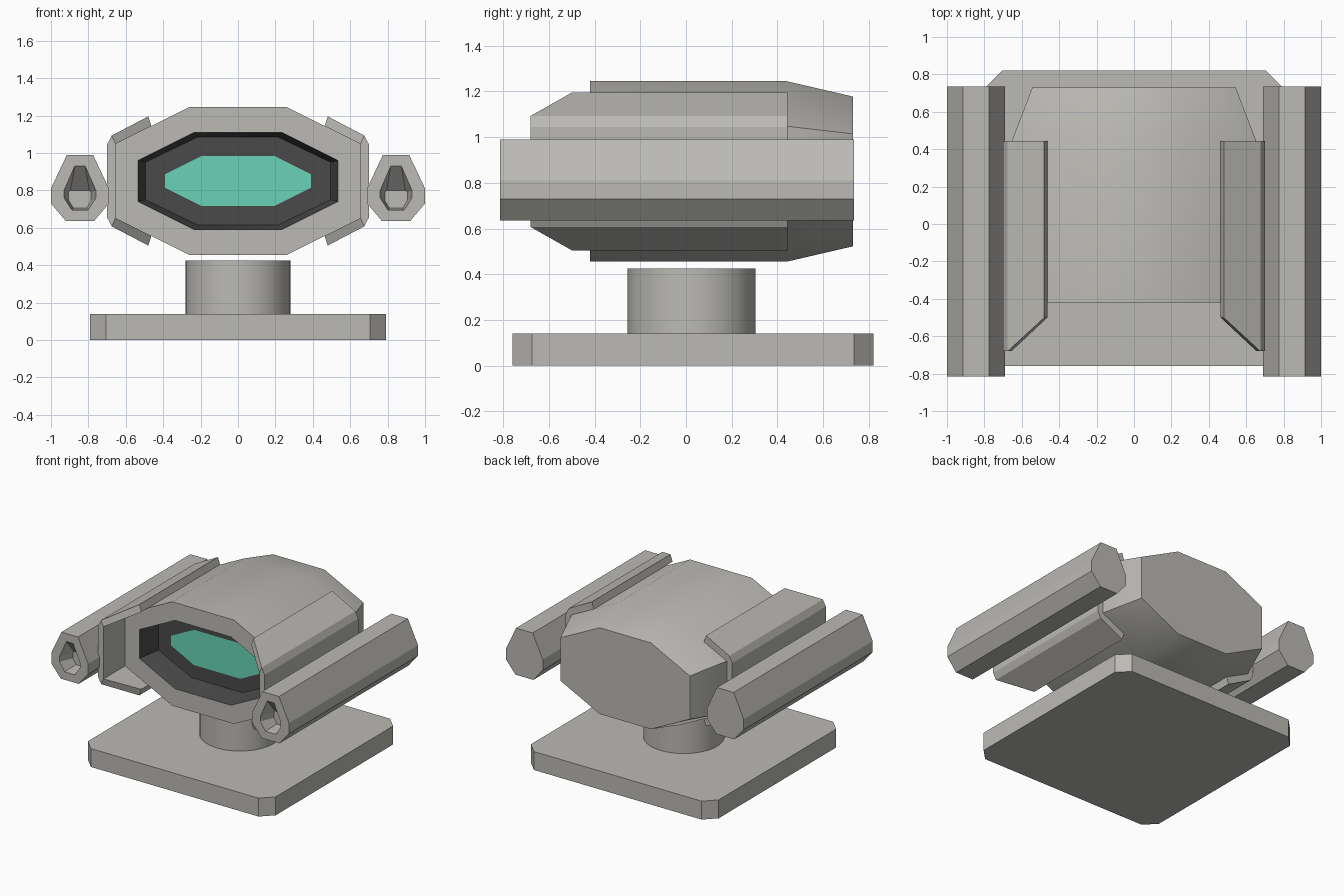
import bpy, bmesh, math

if "Cube" in bpy.data.objects:
    bpy.data.objects.remove(bpy.data.objects["Cube"])


def mat(name, rgb):
    m = bpy.data.materials.new(name)
    m.diffuse_color = (*rgb, 1)
    m.use_nodes = True
    m.node_tree.nodes["Principled BSDF"].inputs["Base Color"].default_value = m.diffuse_color
    return m


grey = mat("warm grey", (0.50, 0.49, 0.46))
dark = mat("dark grey", (0.068, 0.068, 0.068))
teal = mat("teal", (0.14, 0.65, 0.47))


def loft(name, rings, mats, slots=None, smooth=False):
    """Skin a list of equal-length closed rings and cap both ends.
    slots: material index for each band, the last entry is for the end cap."""
    slots = slots or [0] * len(rings)
    bm = bmesh.new()
    vs = [[bm.verts.new(p) for p in r] for r in rings]
    n = len(rings[0])
    bm.faces.new(vs[0])
    for k in range(len(rings) - 1):
        for i in range(n):
            j = (i + 1) % n
            f = bm.faces.new((vs[k][i], vs[k][j], vs[k + 1][j], vs[k + 1][i]))
            f.material_index = slots[k]
    bm.faces.new(vs[-1]).material_index = slots[-1]
    return finish(name, bm, mats, smooth)


def finish(name, bm, mats, smooth=False):
    bmesh.ops.recalc_face_normals(bm, faces=bm.faces)
    me = bpy.data.meshes.new(name)
    bm.to_mesh(me)
    bm.free()
    ob = bpy.data.objects.new(name, me)
    bpy.context.collection.objects.link(ob)
    for m in mats:
        me.materials.append(m)
    if smooth:
        bpy.ops.object.select_all(action='DESELECT')
        ob.select_set(True)
        bpy.context.view_layer.objects.active = ob
        bpy.ops.object.shade_smooth_by_angle(angle=math.radians(30))
    return ob


def octagon(y, x1, h1, x2, h2, zc=0.85):
    """Flat-topped octagon: (x1, h1) is the top corner, (x2, h2) the side corner."""
    q = [(x1, h1), (x2, h2), (x2, -h2), (x1, -h1),
         (-x1, -h1), (-x2, -h2), (-x2, h2), (-x1, h1)]
    return [(x, y, zc + z) for x, z in q]


# Base plate with cut corners
a, c, yc = 0.79, 0.085, 0.03
outline = [(a, a - c), (a - c, a), (c - a, a), (-a, a - c),
           (-a, c - a), (c - a, -a), (a - c, -a), (a, c - a)]
loft("base_plate", [[(x, y + yc, z) for x, y in outline] for z in (0, 0.14)], [grey])

# Round post
ring = [(0.28 * math.cos(t * math.tau / 48), 0.28 * math.sin(t * math.tau / 48)) for t in range(48)]
loft("post", [[(x, y + 0.025, z) for x, y in ring] for z in (0.14, 0.425)], [grey], smooth=True)

# Head with tapered back, recessed dark front and teal screen
loft("head", [
    octagon(0.73, 0.26 * 0.83, 0.395 * 0.83, 0.655 * 0.83, 0.198 * 0.83),
    octagon(0.44, 0.26, 0.395, 0.655, 0.198),
    octagon(-0.42, 0.26, 0.395, 0.655, 0.198),
    octagon(-0.42, 0.235, 0.26, 0.535, 0.11),
    octagon(-0.25, 0.215, 0.235, 0.495, 0.10),
    octagon(-0.25, 0.195, 0.134, 0.39, 0.036),
], [grey, dark, teal], [0, 0, 0, 1, 1, 2], smooth=True)


# Wrap-around side armour, front edge swept back at its ends
def armour(side, name):
    outer = [(0.48, 0.345, -0.5), (0.675, 0.243, -0.68), (0.70, 0.195, -0.68)]
    inner = [(0.4625, 0.294, -0.5), (0.655, 0.198, -0.68), (0.655, 0.185, -0.68)]

    def full(half):
        return half + [(x, -z, y) for x, z, y in reversed(half)]

    rings = []
    for (ox, oz, oy), (ix, iz, iy) in zip(full(outer), full(inner)):
        rings.append([(side * ox, oy, 0.85 + oz), (side * ox, 0.445, 0.85 + oz),
                      (side * ix, 0.445, 0.85 + iz), (side * ix, iy, 0.85 + iz)])
    loft(name, rings, [grey])


# Side barrel with a tapering blind bore
def barrel(side, name):
    def section(y, half):
        pts = half + [(-x, z) for x, z in reversed(half)]
        return [(side * 0.845 + x, y, z) for x, z in pts]

    body = [(0.07, 0.99), (0.155, 0.81), (0.155, 0.73), (0.075, 0.635)]
    mouth = [(0.028, 0.93), (0.085, 0.80), (0.085, 0.76), (0.043, 0.695)]
    bore = [(0.05, 0.80), (0.06, 0.79), (0.06, 0.745), (0.035, 0.705)]
    loft(name, [section(0.735, body), section(-0.815, body),
                section(-0.815, mouth), section(-0.69, bore)], [grey])


for s, label in ((-1, "left"), (1, "right")):
    armour(s, label + "_armour")
    barrel(s, label + "_barrel")
